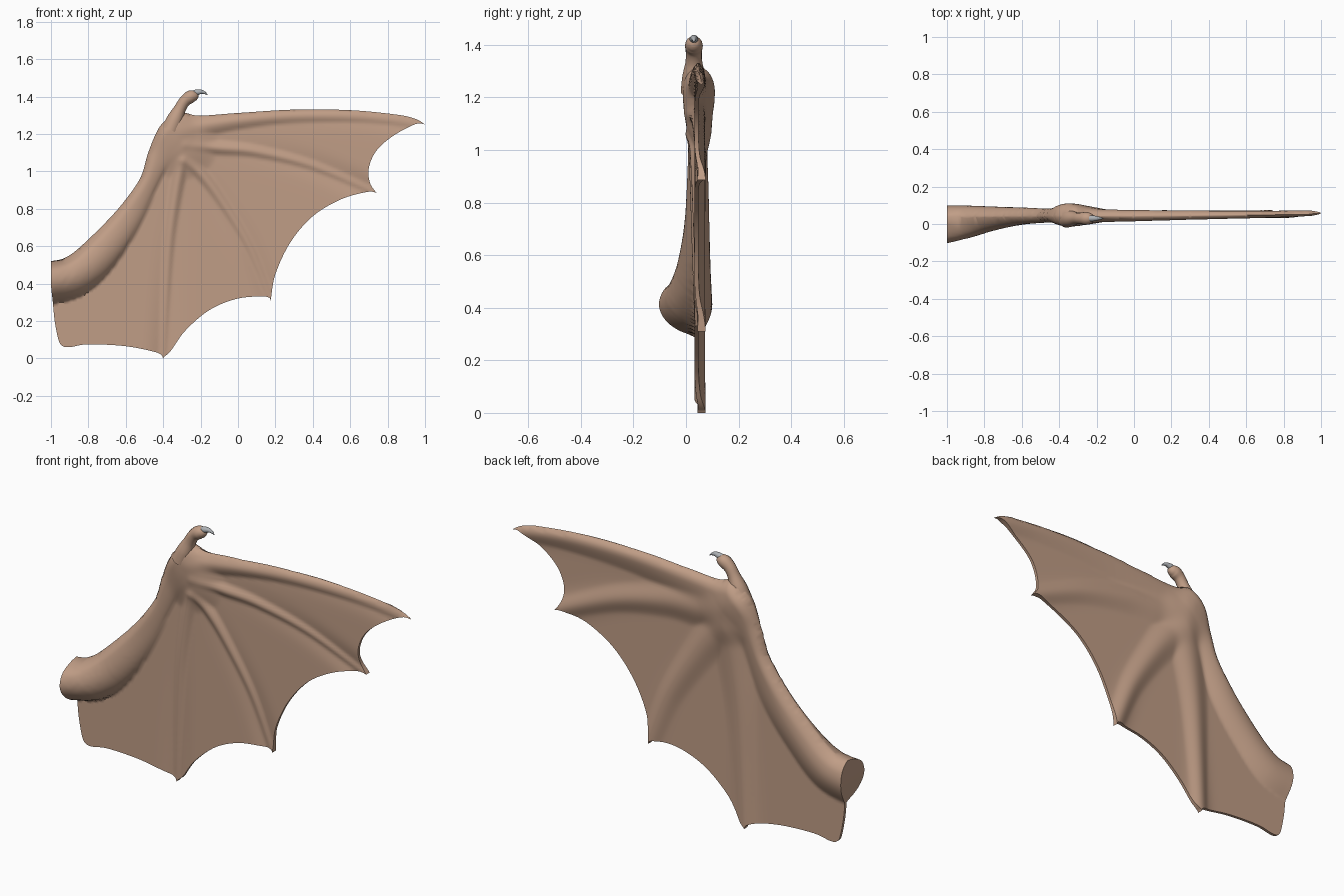
import bpy, bmesh, math
from mathutils import Vector, geometry, kdtree

if "Cube" in bpy.data.objects:
    bpy.data.objects.remove(bpy.data.objects["Cube"])

STEP = 0.0125
MID = 0.04       # y of the membrane
BASE = 0.008     # half thickness of the membrane


def material(name, rgb):
    m = bpy.data.materials.new(name)
    m.diffuse_color = (*rgb, 1)
    m.use_nodes = True
    m.node_tree.nodes["Principled BSDF"].inputs["Base Color"].default_value = m.diffuse_color
    return m


skin = material("skin", (0.53, 0.34, 0.24))
horn = material("horn", (0.42, 0.44, 0.46))


def spline(pts, step):
    """Catmull-Rom through tuples of any length; first two values are x, z."""
    p = [pts[0]] + list(pts) + [pts[-1]]
    out = []
    for a, b, c, d in zip(p, p[1:], p[2:], p[3:]):
        n = max(1, math.ceil(math.hypot(c[0] - b[0], c[1] - b[1]) / step))
        for i in range(n):
            t = i / n
            out.append(tuple(
                0.5 * (2 * q + (r - o) * t + (2 * o - 5 * q + 4 * r - s) * t * t
                       + (3 * q - o - 3 * r + s) * t ** 3)
                for o, q, r, s in zip(a, b, c, d)))
    return out + [tuple(pts[-1])]


def tree(pts):
    kd = kdtree.KDTree(len(pts))
    for i, p in enumerate(pts):
        kd.insert((p[0], p[1], 0), i)
    kd.balance()
    return kd


# Outline of the wing: leading edge, four scallops, body side
leading = [(-1, .52), (-.93, .535), (-.85, .59), (-.7, .735), (-.6, .85), (-.52, .97),
           (-.48, 1.1), (-.43, 1.22), (-.38, 1.28), (-.32, 1.32), (-.27, 1.31), (-.2, 1.298),
           (0, 1.312), (.3, 1.33), (.6, 1.327), (.85, 1.303), (.95, 1.28), (1, 1.25)]
trailing = [
    [(1, 1.25), (.95, 1.253), (.83, 1.19), (.74, 1.11), (.70, 1.02), (.705, .94), (.74, .885)],
    [(.74, .885), (.69, .89), (.55, .85), (.4, .76), (.28, .62), (.2, .45), (.175, .31)],
    [(.175, .31), (.15, .33), (0, .32), (-.15, .26), (-.28, .15), (-.36, .04), (-.4, .005)],
    [(-.4, 0), (-.43, .03), (-.6, .065), (-.8, .075), (-.9, .06), (-.94, .067), (-.96, .1),
     (-.98, .2), (-.99, .3), (-1, .4), (-1, .52)],
]
loop = []
for sec in [leading] + trailing:
    loop += spline(sec, STEP)[:-1]
loop.reverse()

# Bones under the skin: x, z, front width, front height, back width, back height, tip shift
arm = [(-.33, 1.2, .11, .03, .13, .04, 0), (-.45, 1.04, .075, .025, .11, .035, 0),
       (-.6, .75, .085, .035, .12, .04, 0), (-.75, .56, .11, .065, .12, .045, 0),
       (-.88, .45, .12, .105, .13, .05, 0), (-1, .415, .12, .135, .13, .052, 0)]
wrist = [(-.36, 1.22, .2, .04, .22, .055, 0), (-.3, 1.15, .2, .035, .22, .045, 0)]


def finger(path, wide=.05):
    rows = []
    for i, (x, z) in enumerate(path):
        t = i / (len(path) - 1)
        rows.append((x, z, wide * (1 - .5 * t), .024 - .018 * t, .15 - .09 * t,
                     .032 - .024 * t, .018 * t * t))
    return rows


bones = [(arm, .65), (wrist, 1.5),
         (finger([(-.3, 1.22), (0, 1.275), (.3, 1.302), (.7, 1.295), (1, 1.25)], .06), 1.2),
         (finger([(-.28, 1.14), (-.1, 1.125), (.1, 1.105), (.4, 1.03), (.74, .885)]), 2),
         (finger([(-.29, 1.06), (-.21, 1.0), (-.1, .86), (.06, .6), (.175, .31)]), 2),
         (finger([(-.3, 1.05), (-.33, .9), (-.365, .65), (-.385, .35), (-.4, 0)]), 2)]
fields = []
for rows, power in bones:
    dense = spline(rows, .004)
    fields.append((tree(dense), dense, power))
edge_tree = tree(spline(leading, .002))


def surface(x, z):
    """Front and back y of the wing at x, z."""
    front = back = shift = 0
    for kd, rows, power in fields:
        _, i, d = kd.find((x, z, 0))
        _, _, fw, fh, bw, bh, s = rows[i]
        front += (fh * max(0, 1 - (d / fw) ** 2) ** power) ** 3
        back += (bh * max(0, 1 - (d / bw) ** 2) ** max(power, 1.2)) ** 3
        shift = max(shift, s * math.exp(-(d / .06) ** 2))
    d = edge_tree.find((x, z, 0))[2]
    e = min(1, d / .05)
    e = math.sqrt(max(0, 1 - (1 - e) ** 2))
    mid = MID + shift
    return mid - e * (BASE + front ** (1 / 3)), mid + e * (BASE + back ** (1 / 3))


# Wing: triangulated outline, raised into a front and a back sheet
loop_tree = tree(loop)
pts = [Vector(p[:2]) for p in loop]
for j in range(int(1.4 / STEP)):
    for i in range(int(2 / STEP)):
        x, z = -1 + (i + .5 * (j % 2)) * STEP, j * STEP
        if loop_tree.find((x, z, 0))[2] > STEP * .65:
            pts.append(Vector((x, z)))
n = len(loop)
verts, _, faces, *_ = geometry.delaunay_2d_cdt(pts, [], [list(range(n))], 1, 1e-6)

bm = bmesh.new()
used = {i for f in faces for i in f}
sheet = {}
for i in used:
    x, z = verts[i]
    yf, yb = surface(x, z)
    sheet[i] = (bm.verts.new((x, yf, z)), bm.verts.new((x, yb, z)))
for f in faces:
    bm.faces.new([sheet[i][0] for i in f])
    bm.faces.new([sheet[i][1] for i in reversed(f)])
count = {}
for f in faces:
    for a, b in zip(f, list(f[1:]) + [f[0]]):
        count[(a, b)] = 1
for a, b in count:
    if (b, a) not in count:
        bm.faces.new((sheet[b][0], sheet[a][0], sheet[a][1], sheet[b][1]))
bmesh.ops.remove_doubles(bm, verts=bm.verts, dist=1e-5)
bmesh.ops.recalc_face_normals(bm, faces=bm.faces)
me = bpy.data.meshes.new("wing")
bm.to_mesh(me)
bm.free()
wing = bpy.data.objects.new("wing", me)
bpy.context.collection.objects.link(wing)
me.materials.append(skin)
bpy.context.view_layer.objects.active = wing
wing.select_set(True)
bpy.ops.object.shade_smooth_by_angle(angle=math.radians(60))


def tapered_tube(name, path, y, mat):
    """Round tube through x, z, radius."""
    rows = spline(path, .006)
    cu = bpy.data.curves.new(name, 'CURVE')
    cu.dimensions = '3D'
    cu.bevel_depth = 1
    cu.bevel_resolution = 6
    cu.use_fill_caps = True
    sp = cu.splines.new('POLY')
    sp.points.add(len(rows) - 1)
    for p, (x, z, r) in zip(sp.points, rows):
        p.co = (x, y, z, 1)
        p.radius = max(r, .0005)
    sp.use_smooth = True
    cu.materials.append(mat)
    bpy.context.collection.objects.link(bpy.data.objects.new(name, cu))


# Thumb and its claw
tapered_tube("thumb", [(-.36, 1.22, .05), (-.335, 1.28, .044), (-.31, 1.335, .032),
                       (-.285, 1.375, .031), (-.255, 1.398, .034), (-.23, 1.405, .027),
                       (-.215, 1.408, .014), (-.211, 1.409, .001)], .03, skin)
tapered_tube("claw", [(-.245, 1.412, .018), (-.22, 1.422, .016), (-.195, 1.425, .011),
                      (-.175, 1.418, .006), (-.163, 1.408, .001)], .03, horn)
